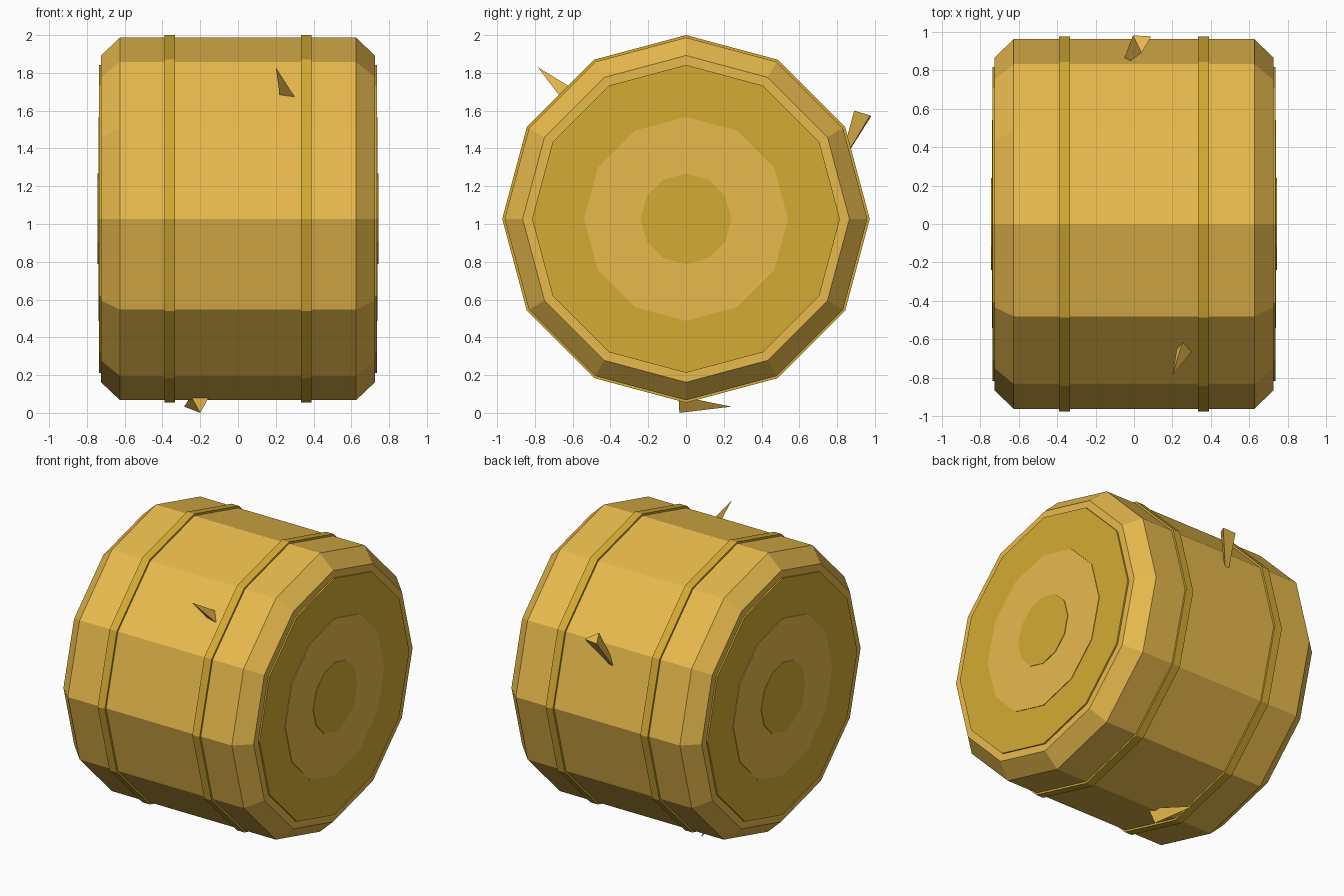
import bpy, bmesh, math
from mathutils import Vector

if "Cube" in bpy.data.objects:
    bpy.data.objects.remove(bpy.data.objects["Cube"])

SIDES, CZ = 12, 1.027          # facets round the bale, axis height


def material(name, colour):
    m = bpy.data.materials.new(name)
    m.diffuse_color = (*colour, 1)
    m.use_nodes = True
    m.node_tree.nodes["Principled BSDF"].inputs["Base Color"].default_value = m.diffuse_color
    return m


HAY = material("hay", (0.807, 0.492, 0.073))
DARK = material("dark_hay", (0.657, 0.407, 0.033))


def add_object(name, verts, faces, mat):
    bm = bmesh.new()
    vs = [bm.verts.new(v) for v in verts]
    for f in faces:
        bm.faces.new([vs[i] for i in f])
    bmesh.ops.recalc_face_normals(bm, faces=bm.faces)
    me = bpy.data.meshes.new(name)
    bm.to_mesh(me)
    bm.free()
    me.materials.append(mat)
    ob = bpy.data.objects.new(name, me)
    bpy.context.collection.objects.link(ob)
    return ob


def lathe(name, profile, mat, closed=False):
    """Turn (x, radius) points round the bale axis; cap the ends or close the loop."""
    n = len(profile)
    verts = [(x, r * math.sin(2 * math.pi * k / SIDES), CZ + r * math.cos(2 * math.pi * k / SIDES))
             for x, r in profile for k in range(SIDES)]
    faces = []
    for i in range(n if closed else n - 1):
        a, b = i * SIDES, (i + 1) % n * SIDES
        for k in range(SIDES):
            j = (k + 1) % SIDES
            faces.append((a + k, a + j, b + j, b + k))
    if not closed:
        faces += [range(SIDES), range((n - 1) * SIDES, n * SIDES)]
    return add_object(name, verts, faces, mat)


# Main bale with chamfered ends
lathe("bale", [(-0.725, 0.865), (-0.625, 0.96), (0.625, 0.96), (0.725, 0.865)], HAY)

for side, s in (("left", -1), ("right", 1)):
    # Twine bands
    lathe(f"twine_band_{side}",
          [(s * 0.333, 0.94), (s * 0.333, 0.973), (s * 0.389, 0.973), (s * 0.389, 0.94)],
          DARK, closed=True)
    # Stacked end discs suggesting the rolled layers
    for part, r, x, mat in (("outer", 0.815, 0.735, DARK),
                            ("middle", 0.54, 0.739, HAY),
                            ("inner", 0.24, 0.743, DARK)):
        lathe(f"end_disc_{part}_{side}", [(s * 0.70, r), (s * x, r)], mat)


def straw(name, tip, base, stretch=1.0):
    """Three-sided spike; stretch pushes the base further from the tip."""
    tip = Vector(tip)
    verts = [tip] + [tip + (Vector(p) - tip) * stretch for p in base]
    add_object(name, verts, [(0, 1, 2), (0, 2, 3), (0, 3, 1), (1, 2, 3)], HAY)


# Loose straws poking out of the front, back and underside
straw("straw_front", (0.20, -0.785, 1.83),
      [(0.22, -0.66, 1.69), (0.25, -0.62, 1.73), (0.295, -0.67, 1.68)], 1.35)
straw("straw_back", (-0.07, 0.81, 1.30),
      [(-0.005, 0.98, 1.57), (0.09, 0.975, 1.575), (0.04, 0.89, 1.60)])
straw("straw_under", (-0.285, 0.24, 0.033),
      [(-0.20, -0.035, 0.0), (-0.25, -0.04, 0.09), (-0.15, -0.04, 0.09)])
